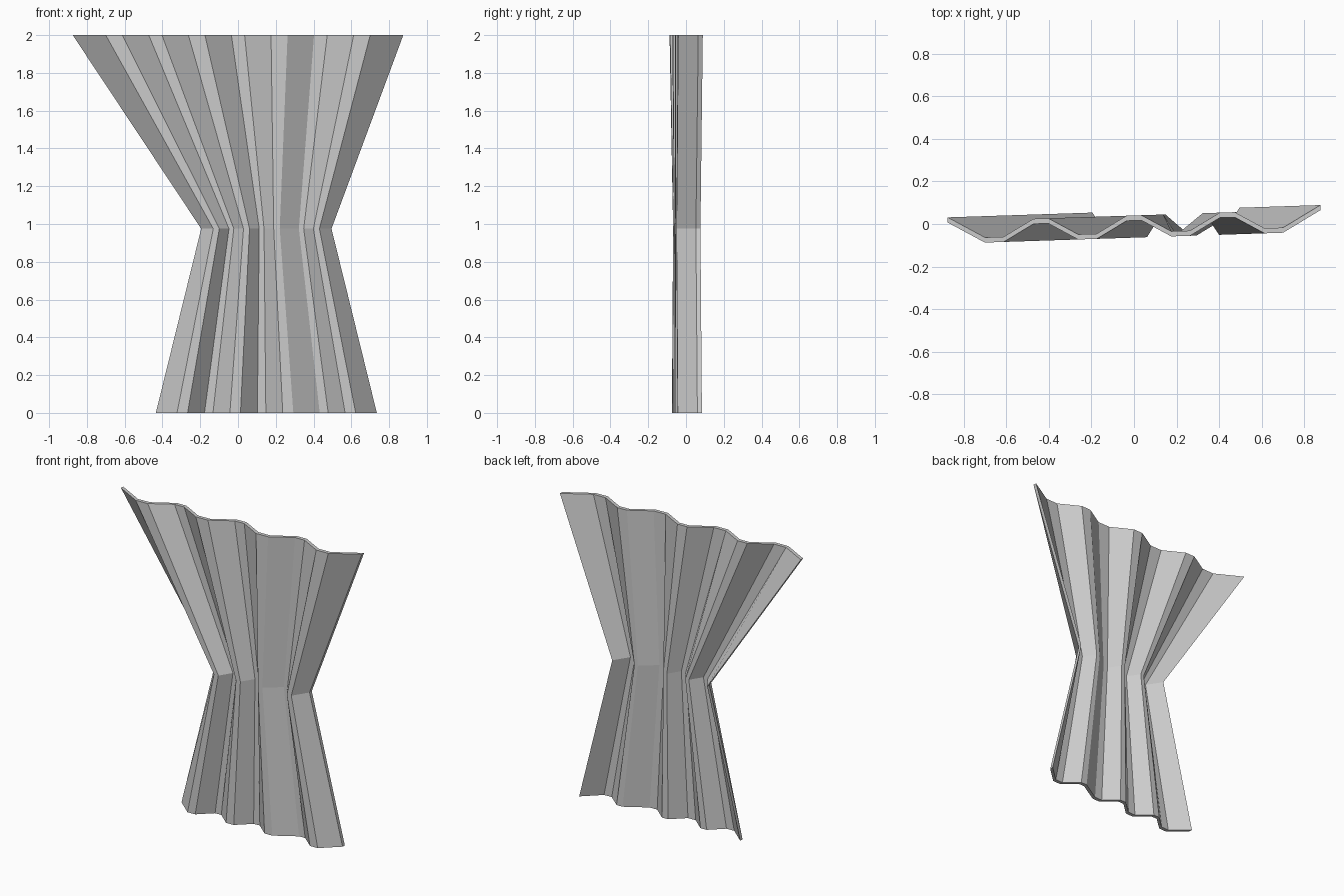
import bpy, bmesh

if "Cube" in bpy.data.objects:
    bpy.data.objects.remove(bpy.data.objects["Cube"], do_unlink=True)

THICKNESS = 0.024
TILT = 0.033
FOLD_DEPTH = 0.04
EDGE_DEPTH = 0.06

# Relative panel widths across the cloth, from one side edge to the other
EDGE, FRONT_FLAT, SLOPE, BACK_FLAT = 2, 1, 1.6, 0.8
PANELS = [EDGE] + [FRONT_FLAT, SLOPE, BACK_FLAT, SLOPE] * 3 + [FRONT_FLAT, EDGE]
WIDE_PANEL = 10


def pleat_outline(start, unit, extra):
    """Fold points (x, y) of the back face at one height."""
    xs = [start]
    for i, width in enumerate(PANELS):
        gain = extra if i == WIDE_PANEL else 0
        xs.append(xs[-1] + width * unit + gain)
    points = []
    for i, x in enumerate(xs):
        if i in (0, len(PANELS)):
            depth = EDGE_DEPTH
        else:
            depth = FOLD_DEPTH if (i - 1) % 4 >= 2 else -FOLD_DEPTH
        points.append((x, depth + TILT * x))
    return points


def add_row(bm, outline, shift, height):
    return [bm.verts.new((x, y + shift, height)) for x, y in outline]


def bridge(bm, first, second):
    for i in range(len(first) - 1):
        bm.faces.new((first[i], first[i + 1], second[i + 1], second[i]))


# Bottom hem, gathered waist and top hem
outlines = [
    (0, pleat_outline(start=-0.435, unit=0.056, extra=0.05)),
    (0.975, pleat_outline(start=-0.195, unit=0.032, extra=0.05)),
    (2, pleat_outline(start=-0.875, unit=0.0875, extra=0)),
]

# Pleated front and back sheets
bm = bmesh.new()
front = [add_row(bm, outline, -THICKNESS, height) for height, outline in outlines]
back = [add_row(bm, outline, 0, height) for height, outline in outlines]
for sheet in (front, back):
    for lower, upper in zip(sheet, sheet[1:]):
        bridge(bm, lower, upper)

# Hems and side edges close the thickness
for end in (0, -1):
    bridge(bm, front[end], back[end])
    bridge(bm, [row[end] for row in front], [row[end] for row in back])
bmesh.ops.recalc_face_normals(bm, faces=bm.faces[:])

mesh = bpy.data.meshes.new("curtain")
bm.to_mesh(mesh)
bm.free()
curtain = bpy.data.objects.new("curtain", mesh)
bpy.context.collection.objects.link(curtain)

# Plain grey cloth
cloth = bpy.data.materials.new("grey cloth")
cloth.use_nodes = True
grey = (0.6, 0.6, 0.6, 1)
cloth.diffuse_color = grey
cloth.node_tree.nodes["Principled BSDF"].inputs["Base Color"].default_value = grey
mesh.materials.append(cloth)
